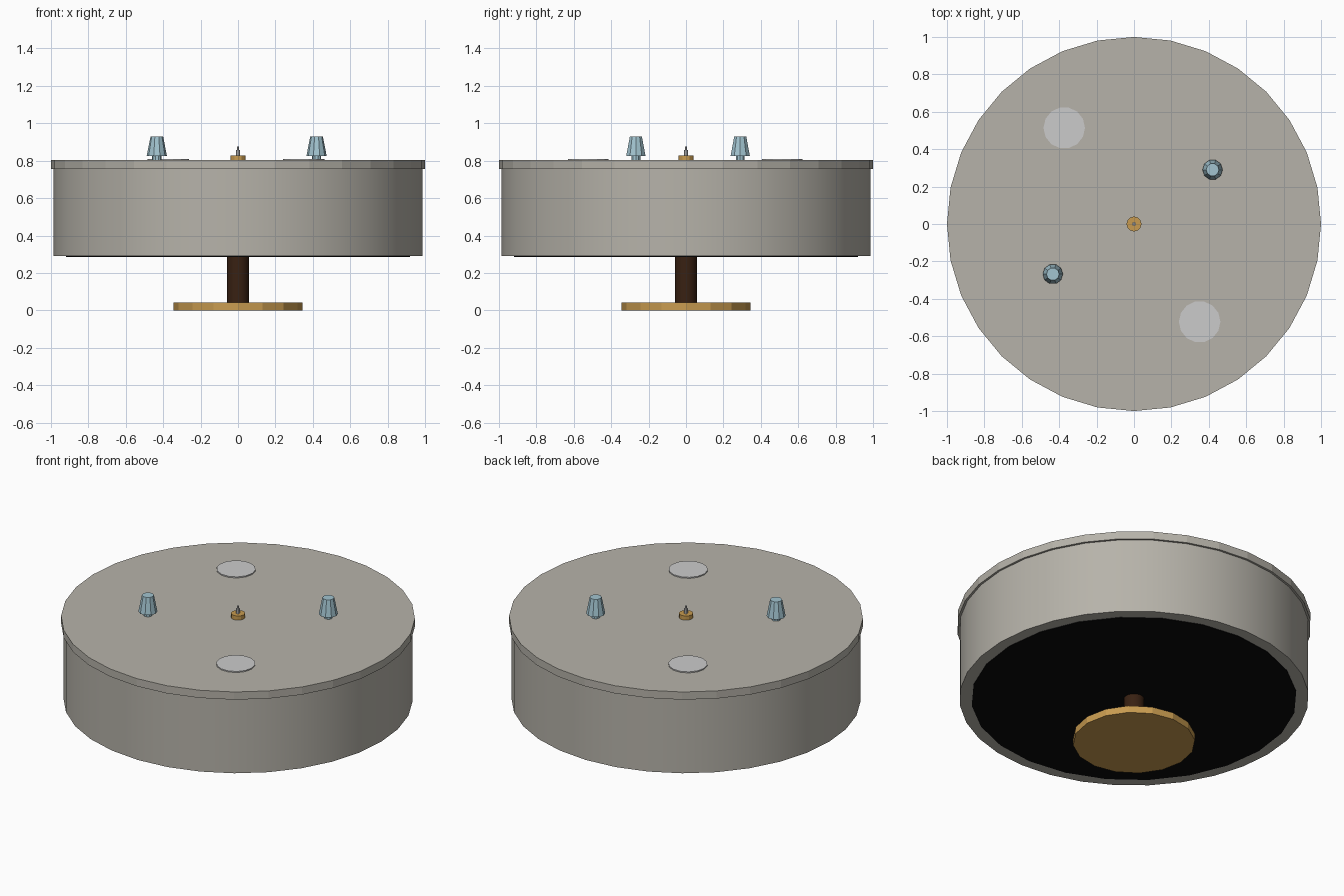
import bpy, bmesh, math
from mathutils import Matrix

if "Cube" in bpy.data.objects:
    bpy.data.objects.remove(bpy.data.objects["Cube"])


def material(name, rgb):
    m = bpy.data.materials.new(name)
    m.diffuse_color = (*rgb, 1)
    m.use_nodes = True
    m.node_tree.nodes["Principled BSDF"].inputs["Base Color"].default_value = m.diffuse_color
    return m


STONE = material("warm_grey", (0.47, 0.45, 0.40))
PAD = material("light_grey", (0.58, 0.58, 0.56))
BRASS = material("brass", (0.58, 0.33, 0.08))
BROWN = material("dark_brown", (0.04, 0.015, 0.006))
BLACK = material("black", (0.003, 0.003, 0.003))
BLUE = material("pale_blue", (0.36, 0.55, 0.63))


def frustum(name, z0, z1, r0, r1=None, sides=16, at=(0, 0), mat=None, smooth=False):
    """Capped cylinder or cone between two heights."""
    bm = bmesh.new()
    place = Matrix.Translation((at[0], at[1], (z0 + z1) / 2)) @ Matrix.Rotation(math.pi / 2, 4, 'Z')
    bmesh.ops.create_cone(bm, cap_ends=True, segments=sides, radius1=r0,
                          radius2=r0 if r1 is None else r1, depth=z1 - z0, matrix=place)
    me = bpy.data.meshes.new(name)
    bm.to_mesh(me)
    bm.free()
    ob = bpy.data.objects.new(name, me)
    bpy.context.collection.objects.link(ob)
    if mat:
        me.materials.append(mat)
    if smooth:
        bpy.ops.object.select_all(action='DESELECT')
        ob.select_set(True)
        bpy.context.view_layer.objects.active = ob
        bpy.ops.object.shade_smooth_by_angle(angle=math.radians(30))
    return ob


# Foot and shaft
frustum("foot_plate", 0, 0.043, 0.345, sides=16, mat=BRASS)
frustum("shaft", 0.043, 0.29, 0.058, sides=16, mat=BROWN, smooth=True)

# Drum body, dark underside and lid
frustum("underside_disc", 0.286, 0.30, 0.92, sides=24, mat=BLACK)
frustum("drum_body", 0.29, 0.755, 0.987, sides=32, mat=STONE, smooth=True)
frustum("lid", 0.755, 0.803, 1.0, sides=32, mat=STONE)

# Round pads on the lid
for i, p in enumerate([(-0.373, 0.514), (0.351, -0.523)]):
    frustum(f"pad_{i + 1}", 0.80, 0.81, 0.111, sides=14, at=p, mat=PAD)

# Tapered knobs on short stems
for i, p in enumerate([(0.42, 0.29), (-0.434, -0.268)]):
    frustum(f"knob_stem_{i + 1}", 0.80, 0.828, 0.025, sides=10, at=p, mat=BLUE)
    frustum(f"knob_{i + 1}", 0.826, 0.928, 0.054, 0.034, sides=10, at=p, mat=BLUE)

# Centre hub and stepped pin
frustum("hub", 0.80, 0.829, 0.04, sides=12, mat=BRASS)
frustum("pin_base", 0.829, 0.858, 0.011, sides=8)
frustum("pin_tip", 0.858, 0.875, 0.005, sides=8)
